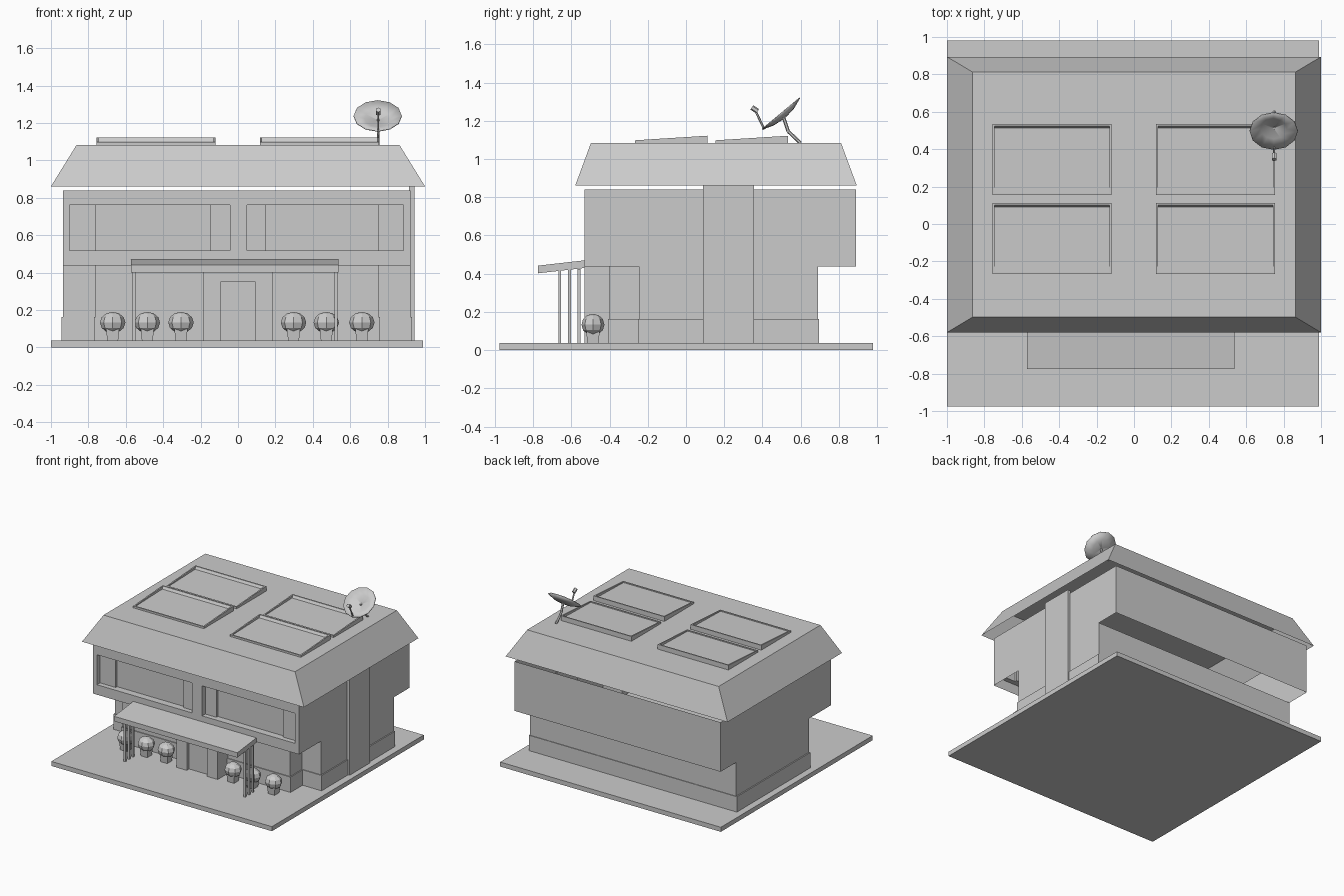
import bpy, bmesh, math
from mathutils import Vector, Matrix

cube = bpy.data.objects.get("Cube")
if cube:
    bpy.data.objects.remove(cube, do_unlink=True)

GREY = (0.6, 0.6, 0.6, 1)
mat = bpy.data.materials.new("plain grey")
mat.use_nodes = True
mat.diffuse_color = GREY
mat.node_tree.nodes["Principled BSDF"].inputs["Base Color"].default_value = GREY


def finish(name, bm):
    bmesh.ops.recalc_face_normals(bm, faces=bm.faces)
    me = bpy.data.meshes.new(name)
    bm.to_mesh(me)
    bm.free()
    me.materials.append(mat)
    ob = bpy.data.objects.new(name, me)
    bpy.context.collection.objects.link(ob)
    return ob


def box(name, x, y, z):
    bm = bmesh.new()
    bmesh.ops.create_cube(bm, size=1)
    for v in bm.verts:
        for i, (lo, hi) in enumerate((x, y, z)):
            v.co[i] = hi if v.co[i] > 0 else lo
    return finish(name, bm)


def prism(name, points, step):
    """Extrude a flat outline of 3D points along step."""
    bm = bmesh.new()
    face = bm.faces.new([bm.verts.new(p) for p in points])
    ext = bmesh.ops.extrude_face_region(bm, geom=[face], use_keep_orig=True)
    moved = [g for g in ext["geom"] if isinstance(g, bmesh.types.BMVert)]
    bmesh.ops.translate(bm, verts=moved, vec=step)
    return finish(name, bm)


def open_at(ob, *levels):
    """Remove the level faces lying at the given heights."""
    bm = bmesh.new()
    bm.from_mesh(ob.data)
    gone = [f for f in bm.faces
            if any(all(abs(v.co.z - z) < 0.001 for v in f.verts) for z in levels)]
    bmesh.ops.delete(bm, geom=gone, context='FACES')
    bm.to_mesh(ob.data)
    bm.free()


def rod(name, a, b, r, sides=6):
    a, b = Vector(a), Vector(b)
    bm = bmesh.new()
    bmesh.ops.create_cone(bm, cap_ends=True, segments=sides, radius1=r, radius2=r, depth=(b - a).length)
    turn = (b - a).to_track_quat('Z', 'Y').to_matrix().to_4x4()
    bm.transform(Matrix.Translation((a + b) / 2) @ turn)
    return finish(name, bm)


def cut(target, cutter):
    mod = target.modifiers.new("cut", 'BOOLEAN')
    mod.object = cutter
    mod.solver = 'EXACT'
    bpy.context.view_layer.objects.active = target
    bpy.ops.object.modifier_apply(modifier=mod.name)
    bpy.data.objects.remove(cutter, do_unlink=True)


# Ground slab
box("ground_slab", (-1, 0.988), (-0.975, 0.98), (0, 0.037))

# Ground floor shell: right half of the front, then the left half
right = [(0.921, 0.69), (0.921, -0.245), (0.75, -0.245), (0.75, -0.4),
         (0.188, -0.4), (0.188, -0.53), (0.09, -0.53), (0.09, -0.5)]
left = [(-0.09, -0.5), (-0.09, -0.53), (-0.185, -0.53), (-0.185, -0.4),
        (-0.762, -0.4), (-0.762, -0.245), (-0.935, -0.245), (-0.935, 0.69)]
walls = prism("lower_walls", [(x, y, 0) for x, y in right + left], (0, 0, 0.437))
open_at(walls, 0, 0.437)
box("door_lintel", (-0.09, 0.09), (-0.53, -0.49), (0.353, 0.437))

# Plinth band around the ground floor
band = [(0.93, 0.695), (0.93, -0.252), (0.758, -0.252), (0.758, -0.407), (0.188, -0.407),
        (-0.185, -0.407), (-0.77, -0.407), (-0.77, -0.252), (-0.945, -0.252), (-0.945, 0.695)]
open_at(prism("wall_plinth", [(x, y, 0) for x, y in band], (0, 0, 0.162)), 0)

# Upper floor shell with two window recesses, each with a deeper middle pane
upper = box("upper_walls", (-0.935, 0.921), (-0.53, 0.89), (0.437, 0.84))
for x_out, x_in in (((-0.9, -0.042), (-0.76, -0.15)), ((0.048, 0.885), (0.15, 0.748))):
    cut(upper, box("recess_cutter", x_out, (-0.6, -0.49), (0.518, 0.762)))
    cut(upper, box("pane_cutter", x_in, (-0.6, -0.472), (0.518, 0.762)))
open_at(upper, 0.437, 0.84)

# Side shaft running up to the roof
box("side_shaft", (0.915, 0.943), (0.09, 0.355), (0.0, 0.862))

# Hollow roof with sloping sides
bm = bmesh.new()
bmesh.ops.create_cube(bm, size=1)
for v in bm.verts:
    top = v.co.z > 0
    sx, sy = (0.863, 0.655) if top else (1, 0.737)
    v.co = (math.copysign(sx, v.co.x), 0.157 + math.copysign(sy, v.co.y), 1.083 if top else 0.861)
open_at(finish("roof", bm), 0.861)

# Canopy on thin posts
prism("canopy", [(-0.573, y, z) for y, z in
                 ((-0.775, 0.402), (-0.775, 0.442), (-0.53, 0.47), (-0.53, 0.43))], (1.11, 0, 0))
for x in (-0.555, 0.525):
    for y in (-0.66, -0.61, -0.56):
        box("canopy_post", (x - 0.008, x + 0.008), (y - 0.007, y + 0.007), (0.0, 0.424))

# Tilted roof panels: a flat rim around a sunken, flatter pane
for x in (-0.757, 0.117):
    for y in (-0.268, 0.155):
        side = ((y, 1.083), (y, 1.098), (y + 0.38, 1.122), (y + 0.38, 1.083))
        panel = prism("roof_panel", [(x, py, pz) for py, pz in side], (0.637, 0, 0))
        bm = bmesh.new()
        bm.from_mesh(panel.data)
        pane = [f for f in bm.faces if f.normal.z > 0.8]
        bmesh.ops.inset_region(bm, faces=pane, thickness=0.015)
        bmesh.ops.inset_region(bm, faces=pane, thickness=0.001)
        for v in pane[0].verts:
            back = v.co.y > y + 0.2
            v.co.z -= 0.02 if back else 0.007
            v.co.y -= 0.011 if back else 0
        bm.to_mesh(panel.data)
        bm.free()

# Potted bushes
for x in (-0.67, -0.485, -0.305, 0.297, 0.472, 0.662):
    bm = bmesh.new()
    bmesh.ops.create_cone(bm, cap_ends=True, segments=4, radius1=0.036, radius2=0.05, depth=0.1,
                          matrix=Matrix.Translation((x, -0.487, 0.05)) @ Matrix.Rotation(math.pi / 4, 4, 'Z'))
    finish("bush_pot", bm)
    bm = bmesh.new()
    bmesh.ops.create_uvsphere(bm, u_segments=8, v_segments=6, radius=1)
    bm.transform(Matrix.Translation((x, -0.487, 0.133)) @ Matrix.Diagonal((0.068, 0.06, 0.057, 1)))
    finish("bush", bm)

# Satellite dish: smooth spun bowl facing forward and up
bm = bmesh.new()
profile = [bm.verts.new(p) for p in ((0.005, 0, -0.03), (0.07, 0, -0.021), (0.128, 0, 0))]
edges = [bm.edges.new(pair) for pair in zip(profile, profile[1:])]
bmesh.ops.spin(bm, geom=profile + edges, cent=(0, 0, 0), axis=(0, 0, 1),
               angle=math.tau, steps=12, use_duplicate=False)
bmesh.ops.remove_doubles(bm, verts=bm.verts, dist=0.006)
aim = Vector((0, -0.64, 0.77)).to_track_quat('Z', 'Y').to_matrix().to_4x4()
bm.transform(Matrix.Translation((0.747, 0.495, 1.24)) @ aim)
for f in bm.faces:
    f.smooth = True
dish = finish("dish_bowl", bm)
dish.modifiers.new("thickness", 'SOLIDIFY').thickness = 0.005

# Dish mast, feed arm and receiver
rod("dish_foot", (0.75, 0.6, 1.083), (0.75, 0.535, 1.145), 0.009)
rod("dish_mast", (0.75, 0.535, 1.145), (0.75, 0.51, 1.22), 0.009)
rod("feed_arm", (0.75, 0.41, 1.155), (0.75, 0.36, 1.26), 0.006)
rod("feed_receiver", (0.75, 0.345, 1.27), (0.75, 0.375, 1.25), 0.014)
